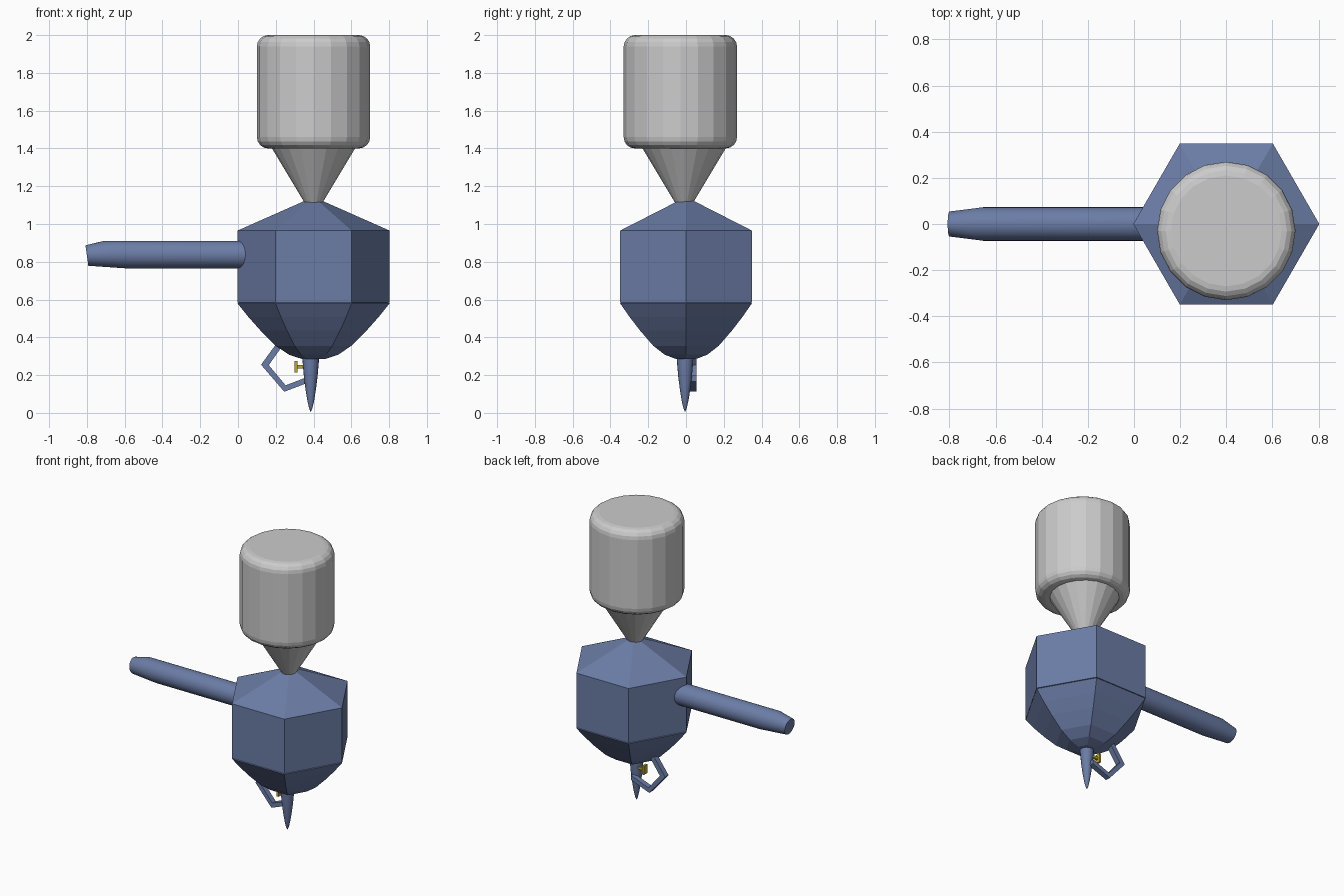
import bpy, bmesh, math
from mathutils import Vector, Matrix

if "Cube" in bpy.data.objects:
    bpy.data.objects.remove(bpy.data.objects["Cube"])


def material(name, rgb):
    m = bpy.data.materials.new(name)
    m.diffuse_color = (*rgb, 1)
    m.use_nodes = True
    m.node_tree.nodes["Principled BSDF"].inputs["Base Color"].default_value = m.diffuse_color
    return m


BLUE = material("blue_paint", (0.147, 0.202, 0.381))
YELLOW = material("mustard", (0.5, 0.38, 0.04))
GREEN = material("dark_green", (0.02, 0.09, 0.06))


def finish(name, bm, mat=None, smooth=False):
    bmesh.ops.remove_doubles(bm, verts=bm.verts, dist=1e-5)
    bmesh.ops.recalc_face_normals(bm, faces=bm.faces)
    me = bpy.data.meshes.new(name)
    bm.to_mesh(me)
    bm.free()
    ob = bpy.data.objects.new(name, me)
    bpy.context.collection.objects.link(ob)
    if mat:
        me.materials.append(mat)
    if smooth:
        bpy.context.view_layer.objects.active = ob
        ob.select_set(True)
        bpy.ops.object.shade_smooth_by_angle(angle=math.radians(35))
        ob.select_set(False)
    return ob


def lathe(name, profile, sides, matrix, mat=None, smooth=False):
    """Turn (radius, height) pairs around the local z axis and cap both ends."""
    bm = bmesh.new()
    rings = []
    for r, z in profile:
        rings.append([bm.verts.new(matrix @ Vector((r * math.cos(a), r * math.sin(a), z)))
                      for a in (2 * math.pi * i / sides for i in range(sides))])
    for low, high in zip(rings, rings[1:]):
        for i in range(sides):
            j = (i + 1) % sides
            bm.faces.new((low[i], low[j], high[j], high[i]))
    bm.faces.new(rings[0][::-1])
    bm.faces.new(rings[-1])
    return finish(name, bm, mat, smooth)


def box(name, lo, hi, mat):
    lo, hi = Vector(lo), Vector(hi)
    bm = bmesh.new()
    bmesh.ops.create_cube(bm, size=1, matrix=Matrix.Translation((lo + hi) / 2)
                          @ Matrix.Diagonal((*(hi - lo), 1)))
    return finish(name, bm, mat)


# Grey tank with rounded rims, and the funnel below it
b, steps = 0.06, 4
arc = [(b * math.sin(t), b * math.cos(t)) for t in (math.pi / 2 * i / steps for i in range(steps + 1))]
bottom = [(0.3 - b + s, 1.40 + b - c) for s, c in arc]
top = [(r, 3.40 - z) for r, z in reversed(bottom)]
lathe("tank", bottom + top, 20, Matrix.Translation((0.4, -0.03, 0)))
lathe("funnel", [(0.04, 1.10), (0.055, 1.125), (0.22, 1.40), (0.22, 1.43)], 20,
      Matrix.Translation((0.4, -0.01, 0)))

# Small stud under the tank
bm = bmesh.new()
bmesh.ops.create_uvsphere(bm, u_segments=12, v_segments=8, radius=0.024,
                          matrix=Matrix.Translation((0.455, -0.19, 1.405)))
finish("stud", bm, GREEN, True)

# Hexagonal body with a sloped roof, and the domed underside
hexagon = Matrix.Translation((0.4, 0, 0))
lathe("body", [(0.403, 0.585), (0.403, 0.965), (0.03, 1.13)], 6, hexagon, BLUE)
lathe("lower_dome", [(0.06, 0.285), (0.13, 0.308), (0.20, 0.355), (0.28, 0.435),
                     (0.345, 0.508), (0.403, 0.58), (0.39, 0.588)], 6, hexagon, BLUE)

# Side handle with a tapered, slightly slanted end
handle = lathe("handle", [(0.073, -0.1), (0.073, 0.65), (0.054, 0.80)], 32,
               Matrix.Translation((0, 0, 0.838)) @ Matrix.Rotation(-math.pi / 2, 4, 'Y'), BLUE, True)
for v in handle.data.vertices:
    if v.co.x < -0.5:
        v.co.x -= (v.co.z - 0.838) * (0.14 if v.co.x < -0.7 else 0.8)
        if v.co.x < -0.77:
            v.co.z -= 0.005

# Pointed nozzle
lathe("nozzle", [(0.0, 0.005), (0.009, 0.025), (0.018, 0.065), (0.027, 0.12),
                 (0.036, 0.19), (0.043, 0.27), (0.046, 0.34)], 16,
      Matrix.Translation((0.385, -0.005, 0)), BLUE, True)

# Bent trigger guard made from a mitred strip
outer = [(0.235, 0.410), (0.122, 0.255), (0.245, 0.112), (0.385, 0.165)]
inner = [(0.275, 0.410), (0.163, 0.253), (0.252, 0.146), (0.385, 0.197)]
bm = bmesh.new()
rings = [[bm.verts.new((p[0], y, p[1])) for p, y in ((o, 0.018), (i, 0.018), (i, 0.055), (o, 0.055))]
         for o, i in zip(outer, inner)]
for a, c in zip(rings, rings[1:]):
    for i in range(4):
        j = (i + 1) % 4
        bm.faces.new((a[i], a[j], c[j], c[i]))
bm.faces.new(rings[0])
bm.faces.new(rings[-1])
finish("trigger_guard", bm, BLUE)

# Yellow trigger
box("trigger_pad", (0.30, -0.005, 0.215), (0.315, 0.035, 0.275), YELLOW)
box("trigger_stem", (0.31, 0.005, 0.236), (0.38, 0.022, 0.253), YELLOW)
